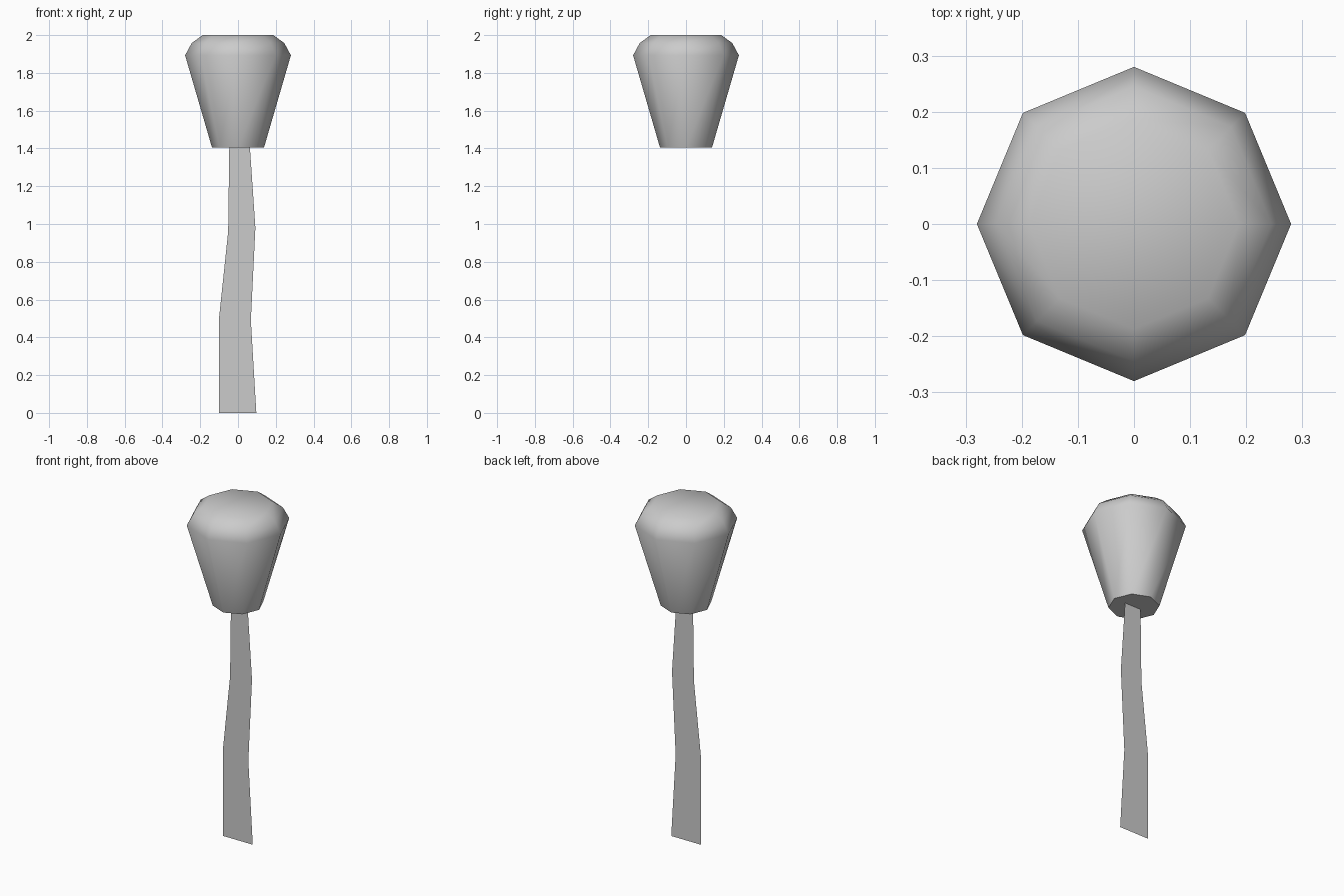
import bpy
import bmesh
from math import cos, sin, pi, radians

if "Cube" in bpy.data.objects:
    bpy.data.objects.remove(bpy.data.objects["Cube"])


def make_object(name, bm):
    mesh = bpy.data.meshes.new(name)
    bm.to_mesh(mesh)
    bm.free()
    obj = bpy.data.objects.new(name, mesh)
    bpy.context.collection.objects.link(obj)
    return obj


# Head: eight-sided lathe from (radius, height) rings, capped at both ends
bm = bmesh.new()
SIDES = 8
profile = [(0.138, 1.406), (0.28, 1.893), (0.245, 1.958), (0.187, 2.0)]
rings = [[bm.verts.new((r * cos(2 * pi * i / SIDES), r * sin(2 * pi * i / SIDES), z))
          for i in range(SIDES)] for r, z in profile]
for low, high in zip(rings, rings[1:]):
    for i in range(SIDES):
        j = (i + 1) % SIDES
        bm.faces.new((low[i], low[j], high[j], high[i]))
bm.faces.new(rings[0][::-1])
bm.faces.new(rings[-1])
head = make_object("flower_head", bm)

# Smooth sides and crown, crisp edge round the base
bpy.context.view_layer.objects.active = head
head.select_set(True)
bpy.ops.object.shade_smooth_by_angle(angle=radians(60))

# Stem: flat, slightly wavy strip as (left x, left z, right x, right z)
bm = bmesh.new()
edges = [(-0.10, 0.0, 0.097, 0.0), (-0.10, 0.505, 0.068, 0.49),
         (-0.052, 0.96, 0.092, 0.98), (-0.046, 1.42, 0.062, 1.42)]
rows = [(bm.verts.new((lx, 0, lz)), bm.verts.new((rx, 0, rz))) for lx, lz, rx, rz in edges]
for (a, b), (c, d) in zip(rows, rows[1:]):
    bm.faces.new((a, b, d, c))
make_object("stem", bm)
